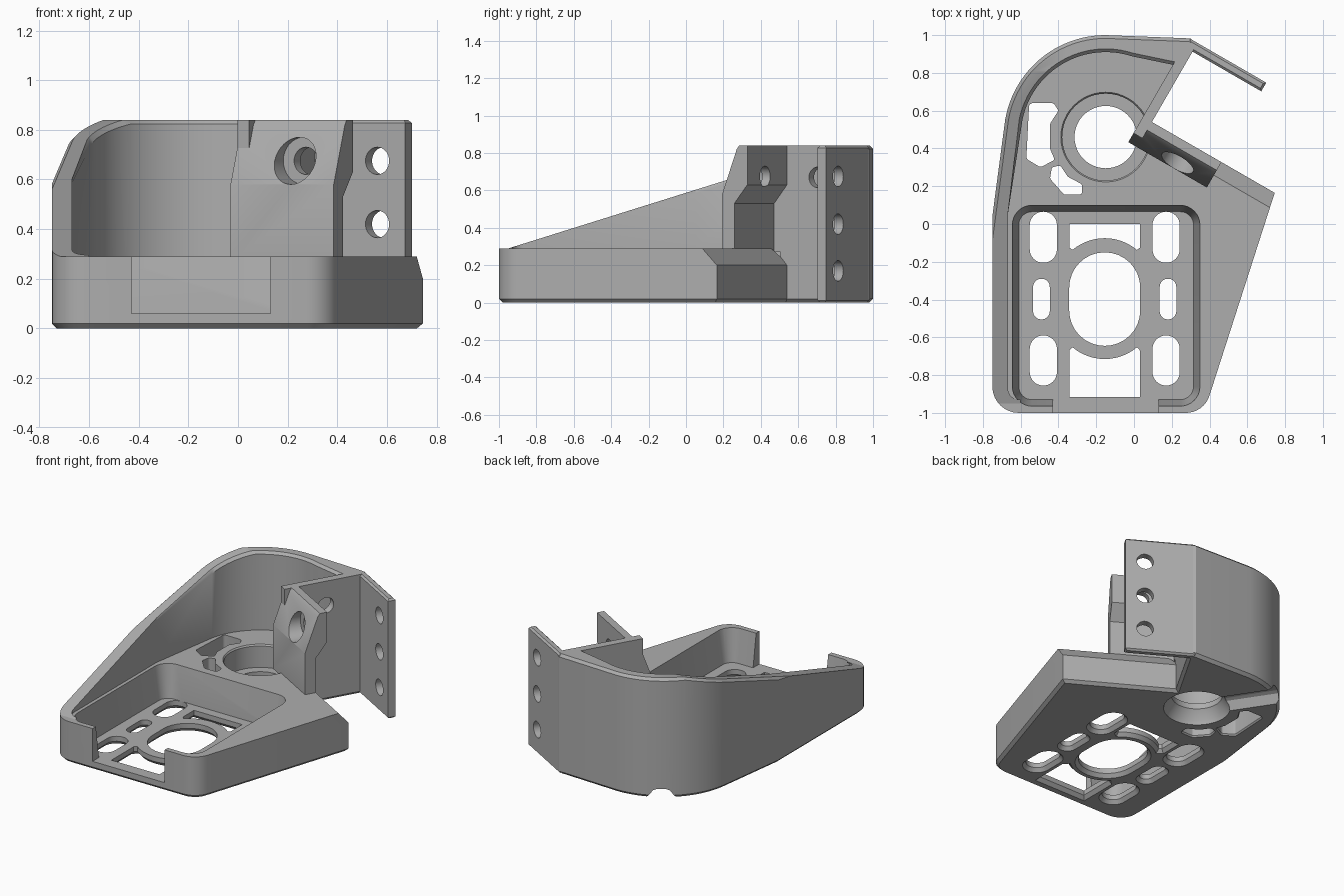
import bpy, bmesh, math
from mathutils import Matrix, Vector

cube = bpy.data.objects.get("Cube")
if cube:
    bpy.data.objects.remove(cube, do_unlink=True)

grey = bpy.data.materials.new("plain_grey")
grey.use_nodes = True
COLOUR = (0.42, 0.42, 0.42, 1)
grey.diffuse_color = COLOUR
grey.node_tree.nodes["Principled BSDF"].inputs["Base Color"].default_value = COLOUR


def rounded(corners, seg=8):
    """Polygon from (x, y, radius) corners, with filleted corners."""
    out = []
    for i, (x, y, r) in enumerate(corners):
        p = Vector((x, y))
        if r == 0:
            out.append(p)
            continue
        a = (Vector(corners[i - 1][:2]) - p).normalized()
        b = (Vector(corners[(i + 1) % len(corners)][:2]) - p).normalized()
        half = a.angle(b) / 2
        centre = p + (a + b).normalized() * (r / math.sin(half))
        v0 = p + a * (r / math.tan(half)) - centre
        v1 = p + b * (r / math.tan(half)) - centre
        turn = math.atan2(v0.x * v1.y - v0.y * v1.x, v0.dot(v1))
        for k in range(seg + 1):
            out.append(centre + Matrix.Rotation(turn * k / seg, 2) @ v0)
    return out


def arc(cx, cy, r, start, end, seg=24):
    return [Vector((cx + r * math.cos(math.radians(start + (end - start) * k / seg)),
                    cy + r * math.sin(math.radians(start + (end - start) * k / seg))))
            for k in range(seg + 1)]


def circle(cx, cy, r, seg=48):
    return arc(cx, cy, r, 0, 360, seg)[:-1]


def box(x0, x1, y0, y1, r=0):
    return rounded([(x0, y0, r), (x1, y0, r), (x1, y1, r), (x0, y1, r)])


def clean(pts):
    pts = [Vector(p) for p in pts]
    return [p for i, p in enumerate(pts) if (p - pts[i - 1]).length > 1e-4]


def offset(pts, d):
    """Grow a counter-clockwise polygon by d."""
    out = []
    for i, p in enumerate(pts):
        a = (p - pts[i - 1]).normalized()
        b = (pts[(i + 1) % len(pts)] - p).normalized()
        na, nb = Vector((a.y, -a.x)), Vector((b.y, -b.x))
        out.append(p + (na + nb) * (d / max(0.3, 1 + na.dot(nb))))
    return out


def prism(name, pts, levels, frame=Matrix()):
    """Solid through (height, offset) levels of one outline."""
    pts = clean(pts)
    area = sum(pts[i - 1].x * p.y - p.x * pts[i - 1].y for i, p in enumerate(pts))
    if area < 0:
        pts.reverse()
    bm = bmesh.new()
    rings = [[bm.verts.new(frame @ Vector((p.x, p.y, h))) for p in offset(pts, d)]
             for h, d in levels]
    n = len(pts)
    for lo, hi in zip(rings, rings[1:]):
        for i in range(n):
            bm.faces.new((lo[i - 1], lo[i], hi[i], hi[i - 1]))
    bm.faces.new(rings[0][::-1])
    bm.faces.new(rings[-1])
    bmesh.ops.recalc_face_normals(bm, faces=bm.faces)
    mesh = bpy.data.meshes.new(name)
    bm.to_mesh(mesh)
    bm.free()
    mesh.materials.append(grey)
    obj = bpy.data.objects.new(name, mesh)
    bpy.context.collection.objects.link(obj)
    return obj


def cut(obj, cutters):
    for c in cutters:
        m = obj.modifiers.new("cut", 'BOOLEAN')
        m.operation, m.solver, m.object = 'DIFFERENCE', 'EXACT', c
    bpy.context.view_layer.update()
    deps = bpy.context.evaluated_depsgraph_get()
    mesh = bpy.data.meshes.new_from_object(obj.evaluated_get(deps))
    obj.modifiers.clear()
    obj.data = mesh
    for c in cutters:
        bpy.data.objects.remove(c, do_unlink=True)


def axes(a, b, c, o):
    return Matrix((a, b, c)).transposed().to_4x4() if o is None else \
        Matrix.Translation(o) @ Matrix((a, b, c)).transposed().to_4x4()


# Angled mount frame: U runs along the mounting edge, N points out of its back
Z = Vector((0, 0, 1))
U = Vector((math.cos(math.pi / 6), -0.5, 0))
N = Vector((0.5, math.cos(math.pi / 6), 0))
O = Vector((0.095, 0.54, 0))
PLAN = axes(U, N, Z, O)      # plan outlines in (u, n)
ALONG = axes(N, Z, U, O)     # (n, z) profiles swept along u
ACROSS = axes(Z, U, N, O)    # (z, u) profiles swept along n
plan = lambda u, n: (PLAN @ Vector((u, n, 0))).xy

BX, BY, RIM, FLOOR, TOP = -0.15, 0.46, 0.29, 0.06, 0.84

# Base block
back_arc = arc(BX, BY, 0.54, 90, 170)
front_right = rounded([(-0.4, -1, 0), (0.37, -1, 0.13), (0.745, 0.165, 0)])
front_left = rounded([(-0.75, 0.04, 0), (-0.75, -1, 0.14), (-0.4, -1, 0)])
outline = front_right[1:] + [O.xy, plan(0, 0.48), plan(-0.045, 0.485)] + back_arc + front_left
base = prism("base", outline, [(0, -0.02), (0.02, 0), (RIM, 0)])

cutters = [
    prism("pocket", box(-0.61, 0.315, -0.93, 0.065, 0.07), [(FLOOR, 0), (0.31, 0.037)]),
    prism("front_notch", box(-0.43, 0.13, -1.1, -0.9), [(FLOOR, 0), (0.4, 0)]),
    prism("edge_chamfer", [(0, 0.2), (-0.08, RIM), (-0.08, 0.33), (0.06, 0.33), (0.06, 0.2)],
          [(0.0, 0), (1, 0)], ALONG),
    prism("bore", circle(BX, BY, 0.165),
          [(-0.01, 0.055), (0.03, 0.045), (0.09, 0), (0.13, 0), (0.13, 0.065),
           (0.28, 0.065), (0.3, 0.08)]),
]
# Drain groove under the base
g = Vector((-0.55, 0.835, 0)).normalized()
cutters.append(prism("groove", [(-0.1, -0.01), (-0.055, 0.055), (-0.03, 0.065),
                                (0.03, 0.065), (0.055, 0.055), (0.1, -0.01)],
                     [(0.1, 0), (0.7, 0)], axes(Vector((-g.y, g.x, 0)), Z, g, Vector((BX, BY, 0)))))

# Floor slots and windows, flared underneath
FLARE = [(-0.01, 0.03), (0.025, 0), (0.1, 0)]
CX = -0.155
holes = [box(CX - 0.188, CX + 0.188, -0.645, -0.15, 0.187)]
for side in (-1, 1):
    for off, half, y0, y1 in ((0.325, 0.072, -0.205, 0.065), (0.325, 0.072, -0.855, -0.59),
                              (0.335, 0.044, -0.505, -0.29)):
        x = CX + side * off
        holes.append(box(x - half, x + half, y0, y1, half - 0.001))
holes.append([(CX + 0.187, 0), (CX - 0.187, 0), (CX - 0.187, -0.125)]
             + arc(CX, -0.34, 0.265, 130, 50, 12) + [(CX + 0.187, -0.125)])
holes.append([(CX - 0.187, -0.917), (CX + 0.187, -0.917), (CX + 0.187, -0.67)]
             + arc(CX, -0.45, 0.265, -50, -130, 12) + [(CX - 0.187, -0.67)])
cutters += [prism("floor_hole", h, FLARE) for h in holes]

# Two lightening holes beside the bore
left_hole = [(-0.555, 0.64, 0.02), (-0.425, 0.64, 0.02), (-0.4, 0.6, 0.01), (-0.445, 0.53, 0.03),
             (-0.445, 0.40, 0.03), (-0.42, 0.34, 0.01), (-0.495, 0.30, 0.02), (-0.57, 0.345, 0.02)]
small_hole = [(-0.435, 0.30, 0.015), (-0.39, 0.31, 0.015), (-0.35, 0.25, 0.03),
              (-0.275, 0.21, 0.015), (-0.275, 0.155, 0.015), (-0.37, 0.155, 0.02),
              (-0.445, 0.24, 0.02)]
for h in (left_hole, small_hole):
    cutters.append(prism("lightening_hole", rounded(h, 4), [(-0.01, 0.015), (0.01, 0), (0.31, 0)]))
cut(base, cutters)

# Curved guard wall with a sloping top edge
inner_left = rounded([(-0.6, -0.93, 0), (-0.668, -0.93, 0.06), (-0.668, 0.05, 0)])
inner_arc = arc(BX, BY, 0.45, 168, 72)
strip = ([plan(0, 0.48), plan(-0.045, 0.485)] + back_arc + front_left[:-1] + [(-0.6, -1)]
         + inner_left + inner_arc + [(0.22, 0.84), plan(0, 0.36)])
wall = prism("guard_wall", strip, [(RIM, 0), (TOP, 0)])
bm = bmesh.new()
bm.from_mesh(wall.data)
res = bmesh.ops.bisect_plane(bm, geom=bm.verts[:] + bm.edges[:] + bm.faces[:], dist=1e-5,
                             plane_co=(0, -0.95, RIM), plane_no=(0, -0.313, 1), clear_outer=True)
rim = [e for e in res["geom_cut"] if isinstance(e, bmesh.types.BMEdge) and e.is_boundary]
bmesh.ops.holes_fill(bm, edges=rim, sides=0)
bmesh.ops.recalc_face_normals(bm, faces=bm.faces)
crest = [e for e in bm.edges if len(e.link_faces) == 2
         and sum(f.normal.z > 0.5 for f in e.link_faces) == 1
         and min(v.co.z for v in e.verts) > 0.32]
bmesh.ops.bevel(bm, geom=crest, offset=0.018, segments=1, affect='EDGES', clamp_overlap=True)
bm.to_mesh(wall.data)
bm.free()

# Side panel joining the guard wall to the mounts
panel = prism("side_panel", box(-0.055, 0, -0.1, 0.45), [(0.27, 0), (TOP, 0)], PLAN)
cut(panel, [prism("panel_hole", circle(0.19, 0.67, 0.055, 32), [(-0.2, 0), (0.1, 0)], ALONG)])

# Outer flange with three bolt holes
flange = prism("flange", box(-0.045, 0.42, 0.43, 0.483),
               [(0, -0.012), (0.012, 0), (TOP - 0.012, 0), (TOP, -0.012)], PLAN)
cut(flange, [prism("flange_hole", circle(z, 0.29, 0.055, 32), [(0.3, 0), (0.6, 0)], ACROSS)
             for z in (0.17, 0.42, 0.675)])

# Cranked mounting plate with a counterbored hole
plate = prism("mount_plate", [(-0.155, 0.27), (-0.155, 0.58), (-0.065, 0.82), (-0.05, TOP),
                              (0, TOP), (0, 0.63), (-0.08, 0.53), (-0.08, 0.27)],
              [(-0.055, 0), (0.425, 0)], ALONG)
cut(plate, [prism("plate_hole", circle(0.675, 0.235, 0.055, 32), [(-0.4, 0), (0.2, 0)], ACROSS),
            prism("plate_counterbore", circle(0.675, 0.225, 0.095, 32),
                  [(-0.4, 0), (-0.05, 0)], ACROSS)])

# Smooth curves, sharp edges
bpy.ops.object.select_all(action='DESELECT')
for o in (base, wall, panel, flange, plate):
    o.select_set(True)
bpy.context.view_layer.objects.active = base
bpy.ops.object.shade_smooth_by_angle(angle=math.radians(28))
